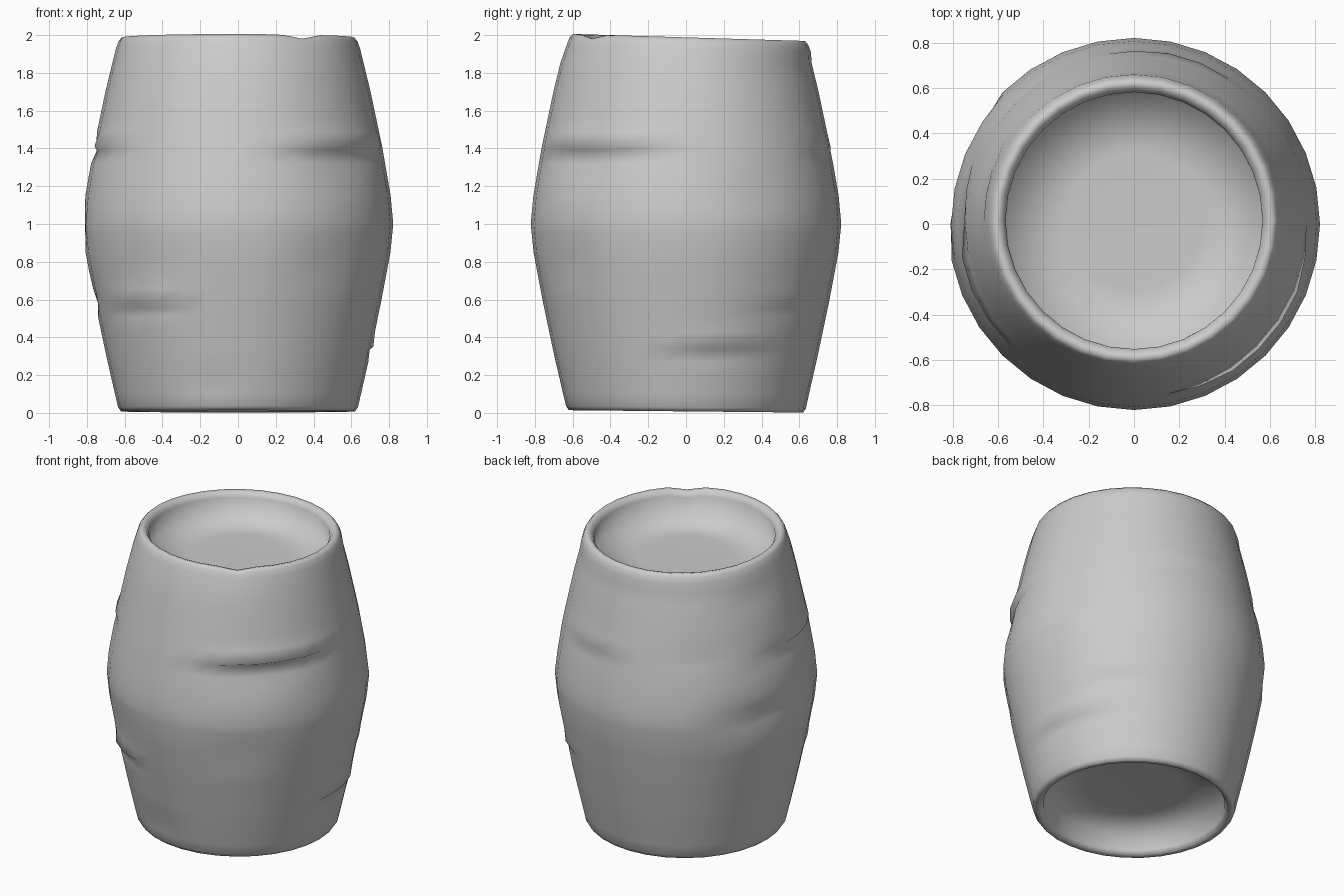
import bpy, bmesh, math, random

random.seed(4)
SIDES = 32

# worn ledges: angle (deg), height z, half width (deg), relief
LEDGES = [(-40, 1.41, 42, 0.020), (200, 1.40, 20, 0.014), (-132, 0.58, 20, 0.020),
          (15, 0.35, 26, 0.012), (42, 0.57, 12, 0.010), (75, 1.40, 20, 0.008)]
# soft hollows: angle, z, half width, half height, depth
HOLLOWS = [(-53, 0.80, 14, 0.18, 0.018), (171, 1.00, 13, 0.12, 0.060),
           (151, 1.00, 12, 0.16, 0.045), (180, 0.60, 12, 0.08, 0.025),
           (-122, 0.80, 14, 0.15, 0.015), (-102, 0.15, 14, 0.09, 0.020),
           (-45, 1.30, 26, 0.14, 0.022), (25, 1.15, 14, 0.18, 0.012),
           (165, 1.75, 16, 0.06, 0.025), (176, 1.38, 14, 0.07, 0.025),
           (130, 1.42, 14, 0.10, 0.015)]

# smooth bulge of the staves
KEYS = [(0.03, 0.635), (0.3, 0.697), (0.6, 0.760), (0.85, 0.807), (1.0, 0.822),
        (1.15, 0.808), (1.4, 0.765), (1.7, 0.702), (1.98, 0.634)]


def bulge(z):
    for (z0, r0), (z1, r1) in zip(KEYS, KEYS[1:]):
        if z <= z1:
            return r0 + (r1 - r0) * (z - z0) / (z1 - z0)
    return KEYS[-1][1]


def falloff(t):
    return 0.5 + 0.5 * math.cos(math.pi * min(1.0, abs(t)))


def turn(deg, a):
    return (deg - a + 180) % 360 - 180


def wear(deg, z):
    d = 0.0
    for a, zc, w, h in LEDGES:      # sharp undercut below, soft slope above
        k = min(1.0, 2 * falloff(turn(deg, a) / w))
        t = z - zc
        d += h * k * (max(0, 1 - t / 0.09) if t >= 0 else -max(0, 1 + t / 0.07))
    for a, zc, w, hz, h in HOLLOWS:
        d -= h * falloff(turn(deg, a) / w) * falloff((z - zc) / hz)
    return d


# profile from the bottom head, round the outside, to the top head
heights = [0.03, 0.10, 0.18, 0.27, 0.335, 0.352, 0.43, 0.51, 0.555, 0.582, 0.66,
           0.75, 0.85, 0.95, 1.0, 1.08, 1.15, 1.24, 1.32, 1.39, 1.412, 1.49,
           1.57, 1.70, 1.77, 1.85, 1.93]
profile = [(0.30, 0.175, 0), (0.565, 0.16, 0), (0.57, 0.04, 0), (0.59, 0.01, 0),
           (0.62, 0.008, 0)]
profile += [(bulge(z), z, 1) for z in heights]
profile += [(0.632, 1.968, 0), (0.615, 1.988, 0), (0.59, 1.982, 0),
            (0.568, 1.95, 0), (0.565, 1.82, 0), (0.30, 1.81, 0)]

bm = bmesh.new()
rings = []
for r, z, outer in profile:
    ring = []
    for i in range(SIDES):
        a = 2 * math.pi * i / SIDES
        deg = math.degrees(a)
        rr = r + (wear(deg, z) if outer else 0)
        x, y, zz = rr * math.cos(a), rr * math.sin(a), z
        if z > 1.9:      # rim leans slightly and has one chip
            y += 0.015
            zz -= 0.018 * y / 0.6
            zz -= 0.022 * falloff(turn(deg, 303) / 14)
        elif z < 0.035:
            zz = max(0.0, zz - 0.006 * y / 0.6)
        elif r < 0.57 and z > 1.7:
            y += 0.015
        ring.append(bm.verts.new((x, y, zz)))
    rings.append(ring)
for lo, hi in zip(rings, rings[1:]):
    for i in range(SIDES):
        j = (i + 1) % SIDES
        bm.faces.new((lo[i], lo[j], hi[j], hi[i]))

# close both heads with fans
for ring, z, up in ((rings[0], 0.18, False), (rings[-1], 1.81, True)):
    c = bm.verts.new((0, 0, z))
    for i in range(SIDES):
        f = (ring[i], ring[(i + 1) % SIDES], c)
        bm.faces.new(f if up else f[::-1])
bmesh.ops.recalc_face_normals(bm, faces=bm.faces)

mesh = bpy.data.meshes.new("barrel")
bm.to_mesh(mesh)
bm.free()
barrel = bpy.data.objects.new("barrel", mesh)
bpy.context.collection.objects.link(barrel)
for p in mesh.polygons:
    p.use_smooth = True
